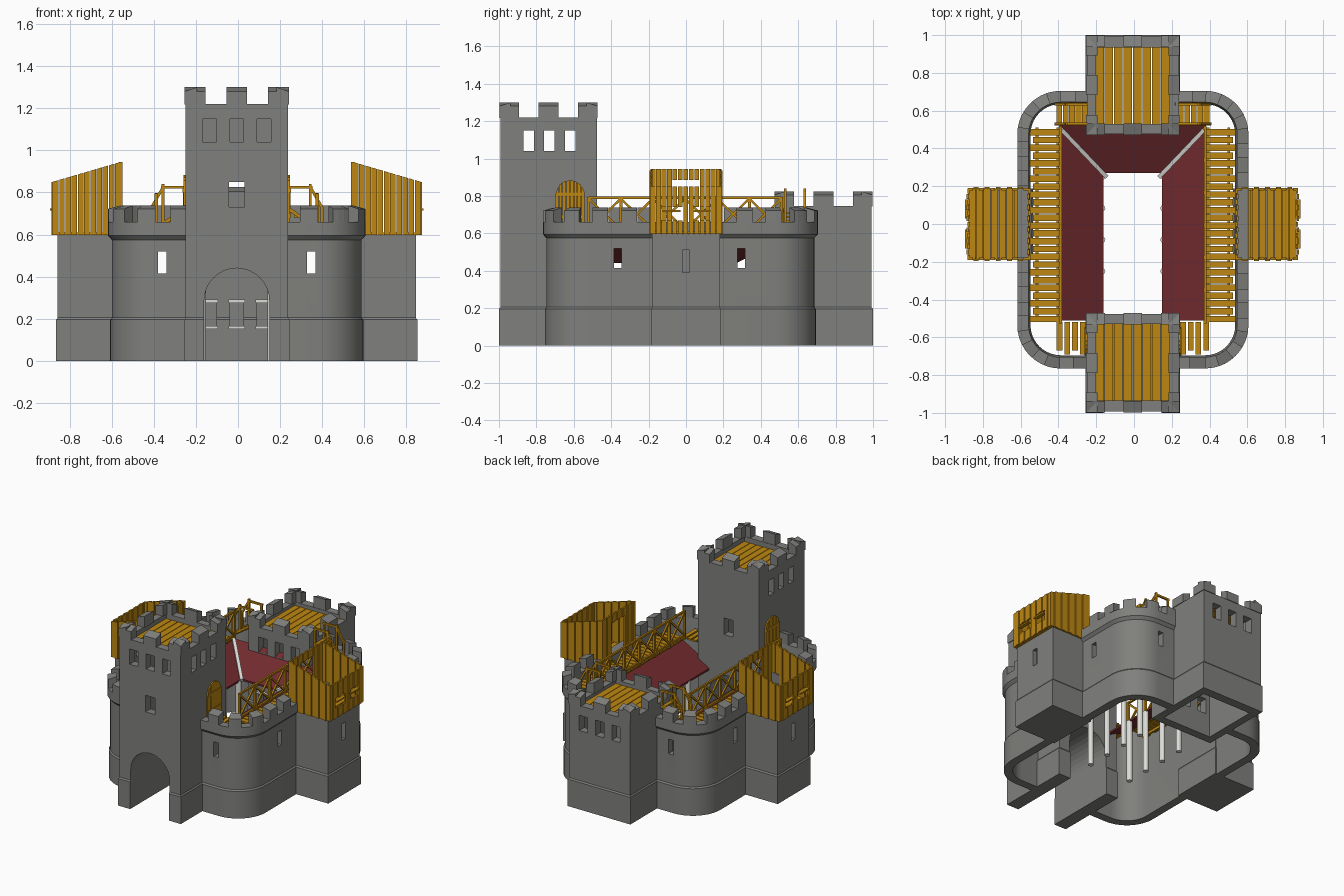
import bpy, bmesh, math
from mathutils import Vector as V

if "Cube" in bpy.data.objects:
    bpy.data.objects.remove(bpy.data.objects["Cube"])

SHIFT = -0.006

def material(name, c):
    m = bpy.data.materials.new(name)
    m.diffuse_color = (*c, 1)
    m.use_nodes = True
    m.node_tree.nodes["Principled BSDF"].inputs["Base Color"].default_value = m.diffuse_color
    return m

STONE = material("grey stone", (0.215, 0.215, 0.205))
WOOD = material("golden wood", (0.51, 0.242, 0.006))
RED = material("dark red roof", (0.165, 0.024, 0.028))
PALE = material("pale plaster", (0.72, 0.72, 0.69))

def hexa(bm, b, t):
    """Solid between bottom loop b and top loop t."""
    n = len(b)
    vb = [bm.verts.new(p) for p in b]
    vt = [bm.verts.new(p) for p in t]
    bm.faces.new(vb[::-1])
    bm.faces.new(vt)
    for i in range(n):
        j = (i + 1) % n
        bm.faces.new((vb[i], vb[j], vt[j], vt[i]))

def box(bm, x0, x1, y0, y1, z0, z1, slope_x=0):
    """Box; slope_x raises the top at the x0 end."""
    b = [(x0, y0), (x1, y0), (x1, y1), (x0, y1)]
    h = (z1 + slope_x, z1, z1, z1 + slope_x)
    hexa(bm, [(*p, z0) for p in b], [(*p, z) for p, z in zip(b, h)])

def bar(bm, p, q, w=0.013):
    p, q = V(p), V(q)
    d = (q - p).normalized()
    u = d.cross(V((0, 0, 1)) if abs(d.z) < 0.9 else V((1, 0, 0))).normalized() * w / 2
    v = d.cross(u).normalized() * w / 2
    ring = (u + v, v - u, -u - v, u - v)
    hexa(bm, [p + r for r in ring], [q + r for r in ring])

def finish(name, bm, mat):
    bmesh.ops.recalc_face_normals(bm, faces=bm.faces)
    me = bpy.data.meshes.new(name)
    bm.to_mesh(me)
    bm.free()
    me.materials.append(mat)
    ob = bpy.data.objects.new(name, me)
    ob.location.x = SHIFT
    bpy.context.collection.objects.link(ob)
    return ob

def apply_cut(ob, fill):
    """Subtract the shape made by fill(bm) from ob."""
    bm = bmesh.new()
    fill(bm)
    c = finish("cutter", bm, STONE)
    c.hide_render = True
    m = ob.modifiers.new("cut", 'BOOLEAN')
    m.operation, m.solver, m.object = 'DIFFERENCE', 'EXACT', c
    bpy.context.view_layer.update()
    bpy.context.view_layer.objects.active = ob
    bpy.ops.object.modifier_apply(modifier=m.name)
    bpy.data.objects.remove(c)

def cut(ob, *dims):
    apply_cut(ob, lambda bm: box(bm, *dims))

# ---- curtain wall: rounded rectangle path
R, CX, Y0, Y1 = 0.22, 0.382, -0.535, 0.475
C = [V((CX, Y0)), V((CX, Y1)), V((-CX, Y1)), V((-CX, Y0)), V((CX, Y0))]
LEN, ARC = (Y1 - Y0, 2 * CX), R * math.pi / 2
TOTAL = 2 * sum(LEN) + 4 * ARC

def path(s, o):
    s %= TOTAL
    for k in range(4):
        L = LEN[k % 2]
        if s < L:
            c, a = C[k].lerp(C[k + 1], s / L), k * math.pi / 2
            break
        s -= L
        if s < ARC:
            c, a = C[k + 1], (k + s / ARC) * math.pi / 2
            break
        s -= ARC
    return c + (R + o) * V((math.cos(a), math.sin(a)))

def sweep(bm, stations, prof, closed):
    rows = [[bm.verts.new((*path(s, o), z)) for o, z in prof] for s in stations]
    n = len(prof)
    for i in range(len(rows) if closed else len(rows) - 1):
        a, b = rows[i], rows[(i + 1) % len(rows)]
        for j in range(n):
            k = (j + 1) % n
            bm.faces.new((a[j], b[j], b[k], a[k]))
    if not closed:
        bm.faces.new(rows[0][::-1])
        bm.faces.new(rows[-1])

stations, s = [], 0
for k in range(4):
    L = LEN[k % 2]
    stations += [s] + [s + L + ARC * i / 10 for i in range(10)]
    s += L + ARC
bm = bmesh.new()
sweep(bm, stations, [(0, 0), (0, 0.195), (-0.008, 0.205), (-0.008, 0.575), (0.01, 0.595),
                     (0.01, 0.66), (-0.05, 0.66), (-0.06, 0.585), (-0.06, 0)], True)
curtain = finish("curtain_wall", bm, STONE)
cut(curtain, -0.2, 0.2, -1.2, 1.2, -1, 2)
for x in (-0.355, 0.355):                       # arrow slits
    cut(curtain, x - 0.02, x + 0.02, -1, 1, 0.415, 0.52)
for y in (-0.365, 0.295):
    cut(curtain, -1, 1, y - 0.02, y + 0.02, 0.415, 0.52)
curtain.select_set(True)
bpy.context.view_layer.objects.active = curtain
bpy.ops.object.shade_smooth_by_angle(angle=math.radians(20))

bm = bmesh.new()
N = 32
for i in range(N):
    s = (i + 0.5) * TOTAL / N
    p = path(s, 0)
    if abs(p.x) < 0.27 or abs(p.y) < 0.21:
        continue
    sweep(bm, [s + d for d in (-0.042, -0.014, 0.014, 0.042)],
          [(0.01, 0.66), (0.01, 0.722), (-0.05, 0.738), (-0.05, 0.66)], False)
finish("curtain_merlons", bm, STONE)

# ---- square towers
def tower(name, x0, x1, y0, y1, top):
    bm = bmesh.new()
    loops = [[(x0 - o, y0 - o, z), (x1 + o, y0 - o, z), (x1 + o, y1 + o, z), (x0 - o, y1 + o, z)]
             for o, z in ((0, 0), (0, 0.195), (-0.007, 0.205), (-0.007, top))]
    rows = [[bm.verts.new(p) for p in l] for l in loops]
    for a, b in zip(rows, rows[1:]):
        for i in range(4):
            j = (i + 1) % 4
            bm.faces.new((a[i], a[j], b[j], b[i]))
    bm.faces.new(rows[0][::-1])
    bm.faces.new(rows[-1])
    return finish(name, bm, STONE)

def merlons(name, hx, y0, y1, z):
    bm = bmesh.new()
    cs = [V((-hx, y0)), V((hx, y0)), V((hx, y1)), V((-hx, y1))]
    for i in range(4):
        a, b = cs[i], cs[(i + 1) % 4]
        d = (b - a).normalized()
        n, L = V((-d.y, d.x)) * 0.06, (b - a).length
        for s, e in ((0, 0.2 * L), (0.4 * L, 0.6 * L), (0.8 * L, L)):
            p, q = a + d * s, a + d * e
            if s == 0: p2 = p + n
            ring = (p, q, q + n, p + n)
            hexa(bm, [(*v, z - 0.002) for v in ring],
                 [(*v, z + h) for v, h in zip(ring, (0.06, 0.06, 0.08, 0.08))])
    finish(name, bm, STONE)

def floor(name, x0, x1, y0, y1, z, n):
    bm = bmesh.new()
    w = (x1 - x0) / n
    for i in range(n):
        box(bm, x0 + i * w, x0 + (i + 1) * w - 0.004, y0, y1, z - 0.012, z)
    finish(name, bm, WOOD)

WX = (-0.13, 0, 0.13)
gate = tower("gate_tower", -0.25, 0.25, -1, -0.47, 1.22)
def arch(bm):
    r = 0.155
    pts = [(-r, -1), (r, -1)] + [(r * math.cos(t * math.pi / 16), 0.285 + r * math.sin(t * math.pi / 16)) for t in range(17)]
    hexa(bm, [(x, -1.2, z) for x, z in pts], [(x, -0.3, z) for x, z in pts])
apply_cut(gate, arch)
cut(gate, -0.195, 0.195, -0.935, -0.53, 0.55, 2)
cut(gate, -0.037, 0.037, -1.2, -0.3, 0.73, 0.85)
for x in WX:
    cut(gate, x - 0.033, x + 0.033, -1.2, -0.9, 1.04, 1.15)
for y in (-0.84, -0.73, -0.62):
    cut(gate, -0.4, 0.4, y - 0.028, y + 0.028, 1.04, 1.15)
merlons("gate_merlons", 0.248, -0.998, -0.472, 1.22)
floor("gate_tower_floor", -0.2, 0.2, -0.94, -0.525, 1.185, 8)

back = tower("back_tower", -0.25, 0.25, 0.47, 1, 0.745)
cut(back, -0.195, 0.195, 0.53, 0.935, -1, 2)
for x in WX:
    cut(back, x - 0.033, x + 0.033, 0.3, 1.2, 0.565, 0.675)
    cut(back, x - 0.033, x + 0.033, 0.3, 0.7, 0.165, 0.275)
merlons("back_merlons", 0.248, 0.472, 0.998, 0.745)
floor("back_tower_floor", -0.2, 0.2, 0.525, 0.94, 0.72, 8)
bm = bmesh.new()
for x in WX:
    for z in (0.15, 0.275):
        box(bm, x - 0.04, x + 0.04, 0.458, 0.48, z, z + 0.015)
finish("window_sills", bm, PALE)

for sx, side in ((1, "right"), (-1, "left")):
    # ---- side tower with timber hoarding
    xs = sorted((0.53 * sx, 0.858 * sx))
    t = tower(side + "_tower", xs[0], xs[1], -0.188, 0.188, 0.597)
    cut(t, 0.82 * sx, 0.9 * sx, -0.02, 0.02, 0.39, 0.51)
    bm = bmesh.new()
    n = 11
    for i in range(n):                           # sloping side planks
        x0 = 0.552 + i * 0.0295
        x1, off = x0 + 0.026, 0.006 * (i % 2)
        h0 = 0.945 - 0.095 * i / n
        for sy in (-1, 1):
            box(bm, x0 * sx, x1 * sx, sy * (0.178 + off), sy * (0.19 + off), 0.597, h0 - 0.0076, 0.0076)
    for i in range(13):                          # outer and inner planks
        y = -0.19 + i * 0.0293
        y1, off = y + 0.026, 0.005 * (i % 2)
        yc = abs(y + 0.013)
        spans = ((0.597, 0.67), (0.74, 0.85)) if 0.03 < yc < 0.125 else ((0.597, 0.85),)
        for a, b in spans:
            box(bm, (0.863 + off) * sx, (0.875 + off) * sx, y, y1, a, b)
        box(bm, (0.543 + off) * sx, (0.555 + off) * sx, y, y1, 0.885 if yc < 0.065 else 0.597, 0.945)
    for sy in (-1, 1):                           # shutters
        box(bm, 0.862 * sx, 0.888 * sx, sy * 0.03, sy * 0.13, 0.713, 0.724)
    finish(side + "_hoarding", bm, WOOD)
    floor(side + "_hoarding_floor", min(0.55 * sx, 0.87 * sx), max(0.55 * sx, 0.87 * sx), -0.185, 0.185, 0.61, 8)

    # ---- wall walk
    bm = bmesh.new()
    for i in range(25):
        y = -0.52 + i * 0.0412
        box(bm, 0.38 * sx, (0.548 - 0.018 * (i % 2)) * sx, y, y + 0.034, 0.59, 0.602)
    for x in (0.39, 0.5):
        box(bm, x * sx, (x + 0.015) * sx, -0.52, 0.51, 0.572, 0.59)
    for i in range(4):
        x = 0.25 + i * 0.041
        box(bm, x * sx, (x + 0.03) * sx, -0.69 + 0.02 * (i % 2), -0.52, 0.59, 0.602)
    finish(side + "_wall_walk", bm, WOOD)

    # ---- cross-braced railing
    bm = bmesh.new()
    X, B = 0.382 * sx, 1.03 / 6
    for z in (0.79, 0.62):
        bar(bm, (X, -0.52, z), (X, 0.51, z))
    for i in range(7):
        y = -0.52 + i * B
        bar(bm, (X, y, 0.59), (X, y, 0.795), 0.016)
        if i < 6:
            bar(bm, (X, y, 0.62), (X, y + B, 0.785), 0.012)
            bar(bm, (X, y, 0.785), (X, y + B, 0.62), 0.012)
    finish(side + "_railing", bm, WOOD)

    # ---- steps up to the back tower
    bm = bmesh.new()
    for i in range(6):
        x, z = 0.405 - i * 0.034, 0.615 + i * 0.022
        box(bm, (x - 0.03) * sx, x * sx, 0.535, 0.64, z, z + 0.012)
    for y in (0.53, 0.635):
        bar(bm, (0.41 * sx, y, 0.61), (0.22 * sx, y, 0.74), 0.016)
        bar(bm, (0.41 * sx, y, 0.72), (0.35 * sx, y, 0.825))
        bar(bm, (0.36 * sx, y, 0.825), (0.24 * sx, y, 0.825))
        for x, z0, z1 in ((0.405, 0.6, 0.73), (0.35, 0.64, 0.84), (0.25, 0.7, 0.83)):
            bar(bm, (x * sx, y, z0), (x * sx, y, z1))
    finish(side + "_steps", bm, WOOD)

    # ---- arched plank door on the gate tower
    bm = bmesh.new()
    for i in range(8):
        a, b = -0.08 + i * 0.02, -0.08 + (i + 1) * 0.02 - 0.002
        za, zb = (0.803 + math.sqrt(max(0, 0.0064 - v * v)) for v in (a, b))
        pts = [(a, 0.602), (b, 0.602), (b, zb), (a, za)]
        hexa(bm, [(0.24 * sx, -0.62 + y, z) for y, z in pts], [(0.252 * sx, -0.62 + y, z) for y, z in pts])
    for z in (0.68, 0.8):
        box(bm, 0.25 * sx, 0.257 * sx, -0.695, -0.545, z, z + 0.018)
    finish(side + "_door", bm, WOOD)

# ---- courtyard lean-to roof
bm = bmesh.new()
def slab(pts):
    hexa(bm, [(x, y, z - 0.014) for x, y, z in pts], pts)
for s in (-1, 1):
    slab([(s * 0.155, -0.51, 0.455), (s * 0.388, -0.51, 0.585), (s * 0.388, 0.525, 0.585), (s * 0.155, 0.27, 0.455)])
slab([(-0.155, 0.27, 0.455), (0.155, 0.27, 0.455), (0.388, 0.525, 0.585), (-0.388, 0.525, 0.585)])
finish("courtyard_roof", bm, RED)

bm = bmesh.new()
for s in (-1, 1):
    bar(bm, (s * 0.14, 0.25, 0.455), (s * 0.378, 0.5, 0.592), 0.022)
finish("valley_beams", bm, PALE)

bm = bmesh.new()
for x in (-0.165, 0.165):
    for i in range(4):
        r = bmesh.ops.create_cone(bm, cap_ends=True, segments=12, radius1=0.019, radius2=0.019, depth=0.45)
        bmesh.ops.translate(bm, verts=r["verts"], vec=(x, -0.25 + i * 0.167, 0.225))
finish("columns", bm, PALE)
